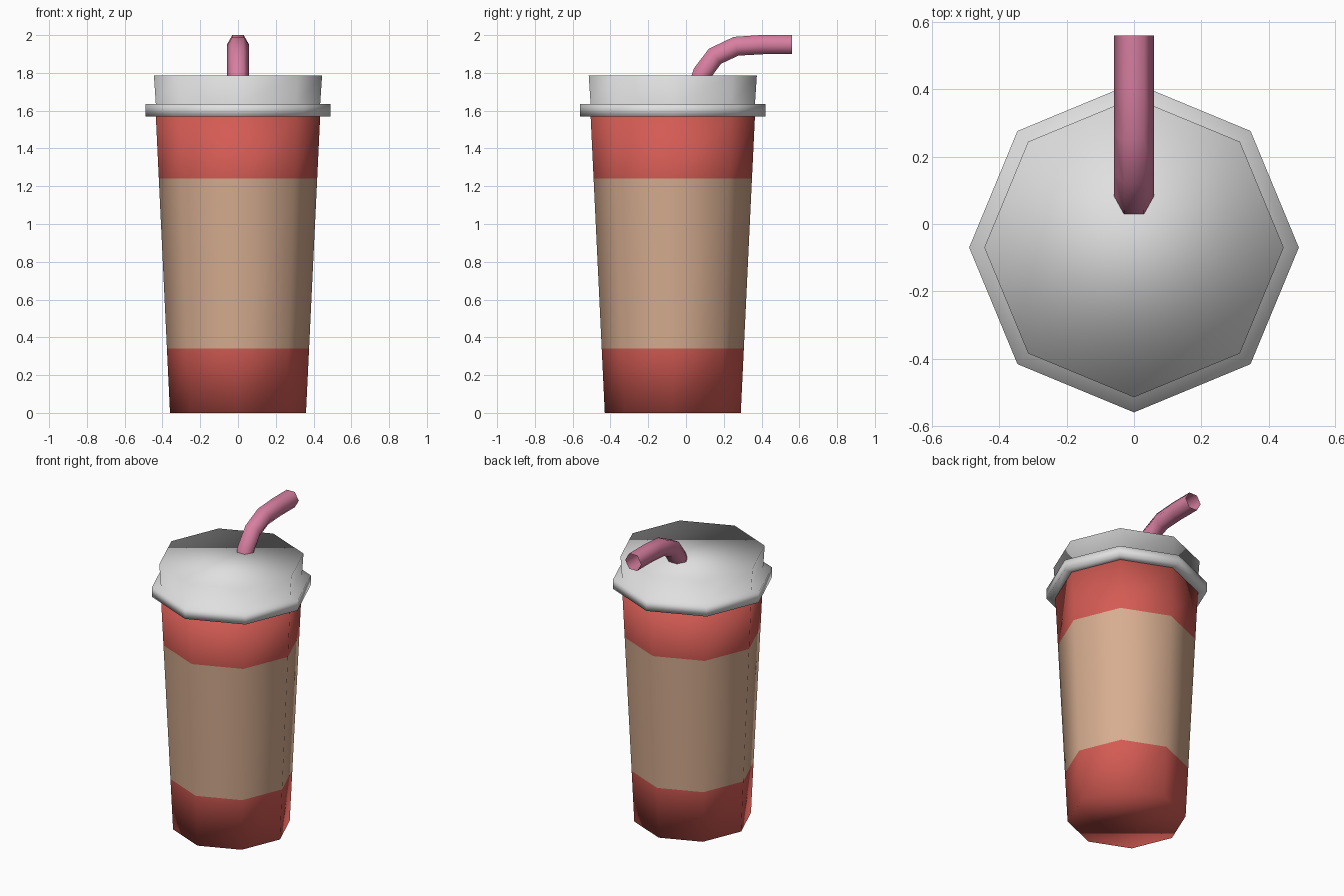
import bpy, math
from mathutils import Vector

if "Cube" in bpy.data.objects:
    bpy.data.objects.remove(bpy.data.objects["Cube"])

CY = -0.07  # cup axis sits slightly forward because the straw reaches back


def material(name, rgb):
    m = bpy.data.materials.new(name)
    m.diffuse_color = (*rgb, 1)
    m.use_nodes = True
    m.node_tree.nodes["Principled BSDF"].inputs["Base Color"].default_value = m.diffuse_color
    return m


red = material("red cup", (0.66, 0.105, 0.088))
tan = material("tan sleeve", (0.68, 0.42, 0.28))
white = material("white lid", (0.74, 0.74, 0.74))
pink = material("pink straw", (0.68, 0.21, 0.35))


def skin(name, rings, mats, caps):
    """Join equal-length rings of points into a smooth-shaded tube."""
    n = len(rings[0])
    verts = [p for ring in rings for p in ring]
    faces = [(r * n + i, r * n + (i + 1) % n, (r + 1) * n + (i + 1) % n, (r + 1) * n + i)
             for r in range(len(rings) - 1) for i in range(n)]
    if caps:
        faces += [tuple(reversed(range(n))), tuple(range(len(verts) - n, len(verts)))]
    me = bpy.data.meshes.new(name)
    me.from_pydata(verts, [], faces)
    for m in mats:
        me.materials.append(m)
    for p in me.polygons:
        p.use_smooth = True
    ob = bpy.data.objects.new(name, me)
    bpy.context.collection.objects.link(ob)
    return ob


def octagon(r, z):
    return [(r * math.cos(i * math.pi / 4), CY + r * math.sin(i * math.pi / 4), z)
            for i in range(8)]


# tapered cup with a tan sleeve band
cup_r = lambda z: 0.36 + 0.075 * z / 1.57
cup = skin("cup", [octagon(cup_r(z), z) for z in (0, 0.34, 1.24, 1.58)], [red, tan], True)
for p in cup.data.polygons:
    p.material_index = int(0.34 < p.center.z < 1.24)

# lid: wide rim, then a raised top flaring slightly outward
lid_profile = [(0.43, 1.57), (0.49, 1.57), (0.49, 1.635), (0.435, 1.635), (0.445, 1.785)]
skin("lid", [octagon(r, z) for r, z in lid_profile], [white], True)

# bent hexagonal straw, open at the end
path = [Vector((0, y, z)) for y, z in
        [(0.068, 1.74), (0.087, 1.80), (0.153, 1.888), (0.265, 1.941), (0.41, 1.95), (0.56, 1.95)]]
rings = []
for k, p in enumerate(path):
    if k == len(path) - 1:
        t = Vector((0, 1, 0))
    else:
        t = (path[k + 1] - p).normalized()
        if k:
            t = (t + (p - path[k - 1]).normalized()).normalized()
    up = Vector((0, -t.z, t.y))
    rings.append([p + 0.059 * (Vector((1, 0, 0)) * math.cos(a) - up * math.sin(a))
                  for a in (i * math.pi / 3 for i in range(6))])
for ring in rings:
    ring.reverse()
straw = skin("straw", rings, [pink], False)

# make sure the open straw faces outward
import bmesh
bm = bmesh.new()
bm.from_mesh(straw.data)
f = bm.faces[0] if not bm.faces.ensure_lookup_table() else None
axis_point = (path[0] + path[1]) / 2
if f.normal.dot(f.calc_center_median() - axis_point) < 0:
    bmesh.ops.reverse_faces(bm, faces=bm.faces[:])
bm.to_mesh(straw.data)
bm.free()
